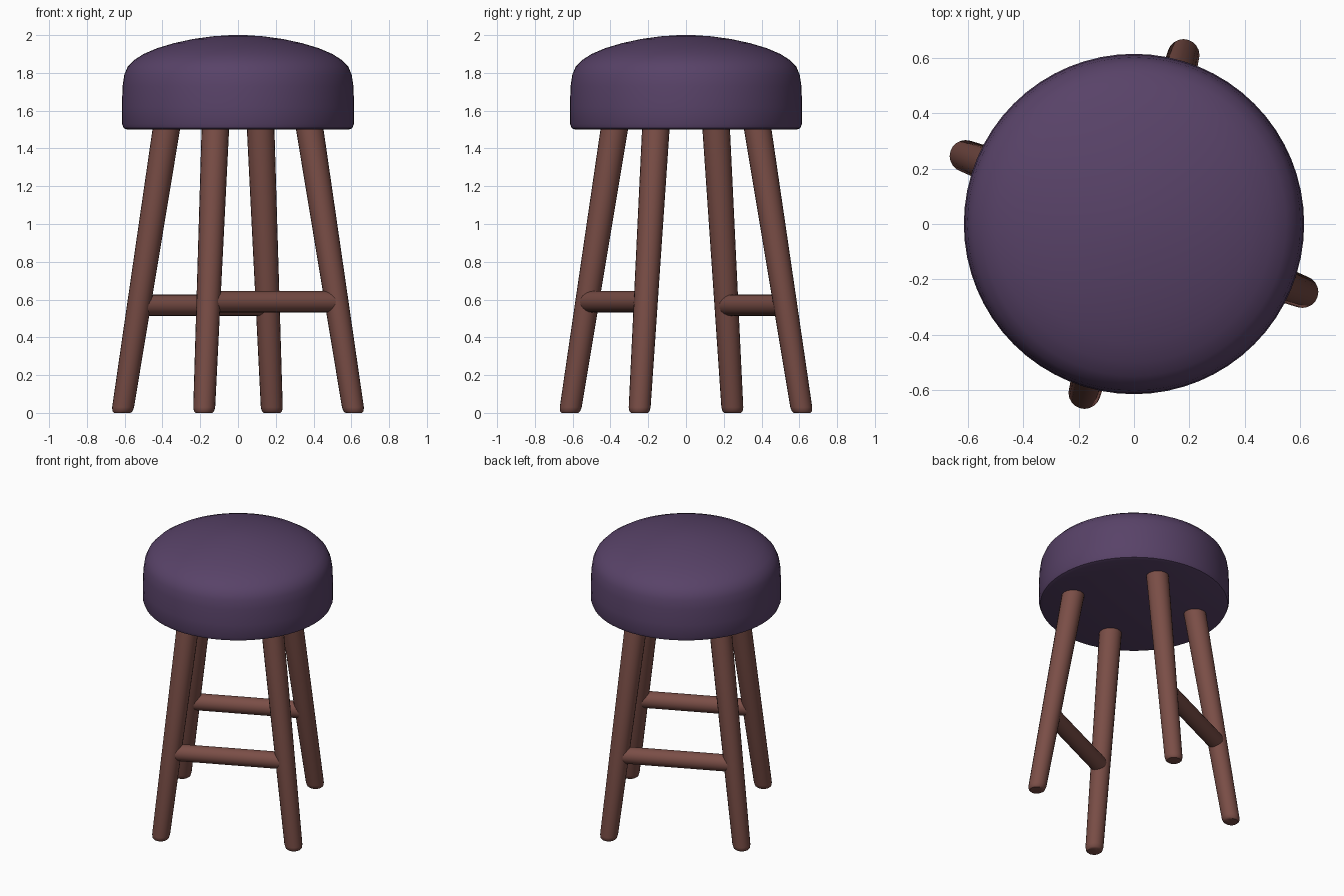
import bpy, bmesh, math
from mathutils import Vector

if "Cube" in bpy.data.objects:
    bpy.data.objects.remove(bpy.data.objects["Cube"])


def material(name, color):
    m = bpy.data.materials.new(name)
    m.diffuse_color = (*color, 1)
    m.use_nodes = True
    m.node_tree.nodes["Principled BSDF"].inputs["Base Color"].default_value = m.diffuse_color
    return m


PURPLE = material("purple upholstery", (0.098, 0.055, 0.138))
BROWN = material("brown wood", (0.195, 0.076, 0.062))


def loft(name, rings, mat, sides, axes=(Vector((1, 0, 0)), Vector((0, 1, 0)))):
    """Skin circles given as (centre, radius) and cap both ends."""
    bm = bmesh.new()
    u, v = axes
    loops = []
    for c, r in rings:
        angles = [2 * math.pi * i / sides for i in range(sides)]
        loops.append([bm.verts.new(Vector(c) + r * (u * math.cos(a) + v * math.sin(a)))
                      for a in angles])
    for a, b in zip(loops, loops[1:]):
        for i in range(sides):
            j = (i + 1) % sides
            bm.faces.new((a[i], a[j], b[j], b[i]))
    bm.faces.new(loops[0][::-1])
    bm.faces.new(loops[-1])
    bmesh.ops.recalc_face_normals(bm, faces=bm.faces)
    me = bpy.data.meshes.new(name)
    bm.to_mesh(me)
    bm.free()
    me.materials.append(mat)
    ob = bpy.data.objects.new(name, me)
    bpy.context.collection.objects.link(ob)
    bpy.context.view_layer.objects.active = ob
    ob.select_set(True)
    bpy.ops.object.shade_smooth_by_angle(angle=math.radians(40))
    ob.select_set(False)
    return ob


# Padded round seat with a domed top
profile = [(0.585, 1.5), (0.605, 1.507), (0.614, 1.53), (0.615, 1.62), (0.611, 1.73),
           (0.602, 1.79), (0.584, 1.833), (0.55, 1.868), (0.50, 1.9), (0.43, 1.93),
           (0.34, 1.957), (0.24, 1.979), (0.13, 1.994), (0.04, 2.0)]
loft("seat", [((0, 0, z), r) for r, z in profile], PURPLE, 64)

# Four splayed, slightly tapered legs: foot xy, top xy
LEGS = {
    "front_leg": ((-0.18, -0.615), (-0.12, -0.38)),
    "right_leg": ((0.613, -0.247), (0.38, -0.16)),
    "back_leg": ((0.18, 0.615), (0.12, 0.38)),
    "left_leg": ((-0.613, 0.247), (-0.38, 0.16)),
}


def on_leg(name, z):
    foot, top = (Vector(p) for p in LEGS[name])
    p = foot.lerp(top, z / 1.5)
    return Vector((p.x, p.y, z))


for name in LEGS:
    loft(name, [(on_leg(name, z), r) for z, r in
                ((0.0, 0.044), (0.008, 0.053), (0.03, 0.058), (1.51, 0.073))], BROWN, 20)


# Two level stretchers joining neighbouring legs
def stretcher(name, leg_a, leg_b, z):
    a, b = on_leg(leg_a, z), on_leg(leg_b, z)
    d = (b - a).normalized()
    up = Vector((0, 0, 1))
    loft(name, [(a, 0.056), (b, 0.056)], BROWN, 20, (up, d.cross(up)))


stretcher("front_stretcher", "front_leg", "right_leg", 0.588)
stretcher("back_stretcher", "left_leg", "back_leg", 0.57)
